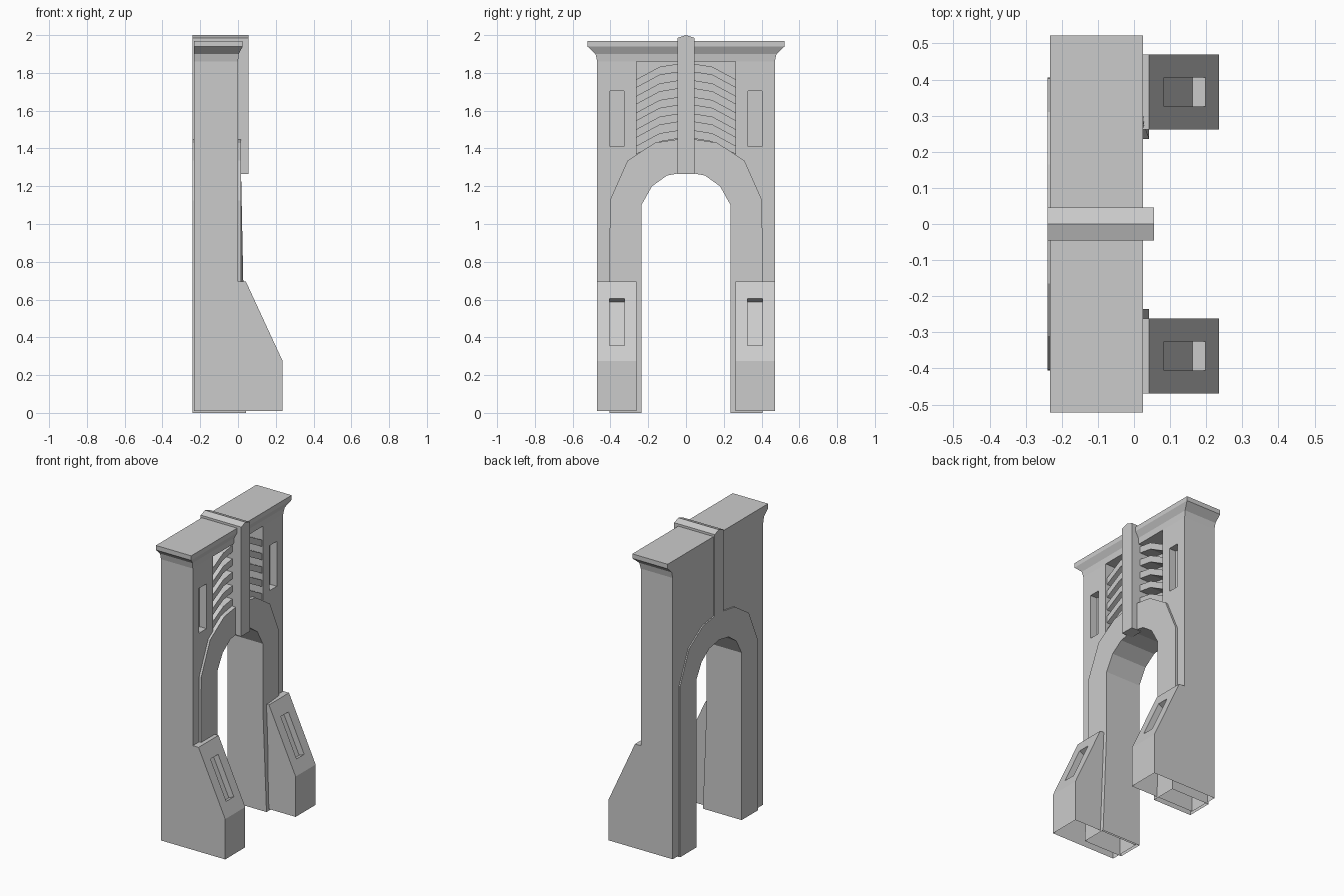
import bpy, bmesh
from mathutils import Vector

if "Cube" in bpy.data.objects:
    bpy.data.objects.remove(bpy.data.objects["Cube"])


def prism(name, pts, axis, a, b):
    """Extrude a 2D profile: axis 'x' takes (y,z) points, axis 'y' takes (x,z)."""
    def place(p, t):
        return (t, p[0], p[1]) if axis == 'x' else (p[0], t, p[1])
    bm = bmesh.new()
    lo = [bm.verts.new(place(p, a)) for p in pts]
    hi = [bm.verts.new(place(p, b)) for p in pts]
    bm.faces.new(lo)
    bm.faces.new(hi)
    n = len(pts)
    for i in range(n):
        j = (i + 1) % n
        bm.faces.new((lo[i], lo[j], hi[j], hi[i]))
    return finish(name, bm)


def finish(name, bm):
    bmesh.ops.recalc_face_normals(bm, faces=bm.faces)
    me = bpy.data.meshes.new(name)
    bm.to_mesh(me)
    bm.free()
    ob = bpy.data.objects.new(name, me)
    bpy.context.collection.objects.link(ob)
    return ob


def boolean(ob, other, op):
    m = ob.modifiers.new(op, 'BOOLEAN')
    m.object, m.operation, m.solver = other, op, 'EXACT'
    bpy.context.view_layer.objects.active = ob
    bpy.ops.object.modifier_apply(modifier=m.name)
    bpy.data.objects.remove(other)


def open_bottom(ob):
    bm = bmesh.new()
    bm.from_mesh(ob.data)
    low = [f for f in bm.faces if max(v.co.z for v in f.verts) < 0.02]
    bmesh.ops.delete(bm, geom=low, context='FACES')
    bm.to_mesh(ob.data)
    bm.free()


def mirrored(half):
    """Right-hand (y,z) points, bottom to top, closed over to the left."""
    return half + [(-y, z) for y, z in reversed(half) if y > 0]


def flip(pts, s):
    return [(s * y, z) for y, z in pts]


BACK = -0.232

# Gate body with arched opening
outer = [(0.47, 0.01), (0.47, 1.86)]
inner = [(0.262, 0.01), (0.262, 1.11), (0.20, 1.23), (0.11, 1.30), (0, 1.32)]
body = prism("gate_body", mirrored(outer) + mirrored(inner)[::-1], 'x', BACK, 0)

# Sloped buttresses, with a slot sunk into each slope
foot = [(-0.1, 0.01), (0.236, 0.01), (0.236, 0.275), (0.042, 0.695), (-0.1, 0.695)]
nrm = Vector((0.908, 0.419))
top, bot = Vector((0.083, 0.605)), Vector((0.198, 0.357))
slot = [top + nrm * 0.05, bot + nrm * 0.05, bot - nrm * 0.04, top - nrm * 0.04]
for s in (1, -1):
    boolean(body, prism("buttress", foot, 'y', s * 0.262, s * 0.47), 'UNION')
    boolean(body, prism("cut", slot, 'y', s * 0.326, s * 0.405), 'DIFFERENCE')
    # Narrow upper panel and louvre recess
    panel = [(0.327, 1.41), (0.403, 1.41), (0.403, 1.705), (0.327, 1.705)]
    boolean(body, prism("cut", flip(panel, s), 'x', -0.05, 0.1), 'DIFFERENCE')
    recess = [(0.262, 1.34), (0.262, 1.86), (0.03, 1.86), (0.03, 1.43), (0.16, 1.41)]
    boolean(body, prism("cut", flip(recess, s), 'x', -0.1, 0.1), 'DIFFERENCE')
open_bottom(body)

# Flared cornice, flush at the back
bm = bmesh.new()
rings = []
for y, x, z in [(0.47, 0, 1.86), (0.479, 0.004, 1.9), (0.522, 0.025, 1.94), (0.522, 0.025, 1.97)]:
    rings.append([bm.verts.new(c) for c in
                  [(BACK, -y, z), (x, -y, z), (x, y, z), (BACK, y, z)]])
for r0, r1 in zip(rings, rings[1:]):
    for i in range(4):
        j = (i + 1) % 4
        bm.faces.new((r0[i], r0[j], r1[j], r1[i]))
bm.faces.new(rings[0])
bm.faces.new(rings[-1])
finish("cornice", bm)

# Arch surround, its legs thickening toward the ground
ring_out = [(0.405, 0), (0.405, 0.69), (0.403, 1.125), (0.31, 1.335), (0.165, 1.43), (0, 1.455)]
ring_in = [(0.236, 0), (0.236, 0.69), (0.236, 1.10), (0.18, 1.20), (0.10, 1.257), (0, 1.275)]
arch = prism("arch_surround", mirrored(ring_out) + mirrored(ring_in)[::-1], 'x', -0.24, 0.015)
for v in arch.data.vertices:
    if v.co.z < 0.01 and v.co.x > 0:
        v.co.x = 0.042
open_bottom(arch)

# Central keystone rib with a ridged top
prism("keystone_rib", [(-0.045, 1.265), (0.045, 1.265), (0.045, 1.985), (0, 2.0), (-0.045, 1.985)],
      'x', -0.02, 0.055)
prism("rib_back", [(-0.045, 1.4), (0.045, 1.4), (0.045, 1.985), (0, 2.0), (-0.045, 1.985)],
      'x', -0.24, -0.02)

# Curved louvre slats either side of the rib
for s in (1, -1):
    for k in range(5):
        z = 1.85 - 0.088 * k
        line = [(0.03, z), (0.14, z - 0.018), (0.264, z - 0.085)]
        slat = line + [(y, zz - 0.044) for y, zz in reversed(line)]
        prism("louvre_slat", flip(slat, s), 'x', -0.1, -0.01)
